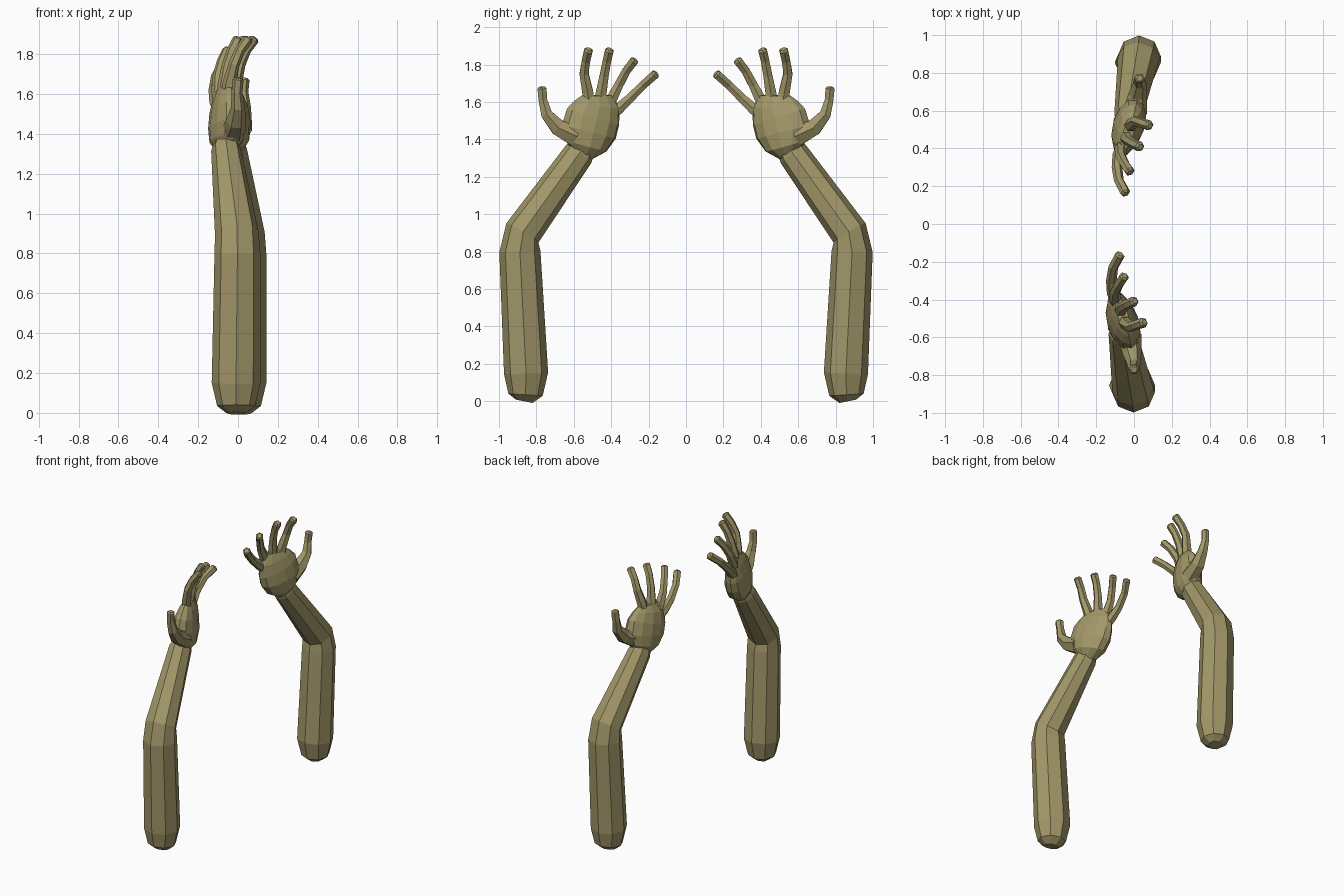
import bpy, bmesh, math
from mathutils import Vector, Matrix

if "Cube" in bpy.data.objects:
    bpy.data.objects.remove(bpy.data.objects["Cube"])

skin = bpy.data.materials.new("olive_skin")
skin.diffuse_color = (0.36, 0.31, 0.14, 1)
skin.use_nodes = True
skin.node_tree.nodes["Principled BSDF"].inputs["Base Color"].default_value = skin.diffuse_color


def loft(name, rows, sides, side, twist=0.0, start=0.0):
    """Closed tube through rows of (x, y, z, half width, half thickness)."""
    bm = bmesh.new()
    pts = [Vector(r[:3]) for r in rows]
    rings = []
    for i, r in enumerate(rows):
        t = (pts[min(i + 1, len(pts) - 1)] - pts[max(i - 1, 0)]).normalized()
        w = Vector((1, 0, 0)).cross(t).normalized()
        w = Matrix.Rotation(twist, 3, t) @ w
        d = t.cross(w)
        ring = []
        for k in range(sides):
            a = start + 2 * math.pi * k / sides
            p = pts[i] + w * (r[3] * math.cos(a)) + d * (r[4] * math.sin(a))
            # the front arm is a mirrored copy, set slightly to the left
            if side < 0:
                p = Vector((p.x - 0.03, -p.y, p.z))
            ring.append(bm.verts.new(p))
        rings.append(ring)
    for lo, hi in zip(rings, rings[1:]):
        for k in range(sides):
            n = (k + 1) % sides
            bm.faces.new((lo[k], lo[n], hi[n], hi[k]))
    bm.faces.new(rings[0])
    bm.faces.new(rings[-1])
    bmesh.ops.recalc_face_normals(bm, faces=bm.faces)
    me = bpy.data.meshes.new(name)
    bm.to_mesh(me)
    bm.free()
    me.materials.append(skin)
    ob = bpy.data.objects.new(name, me)
    bpy.context.collection.objects.link(ob)


def digit(name, path, radii, side):
    """Finger along a path, closed by a small rounded tip."""
    rows = [(*p, r, r) for p, r in zip(path, radii)]
    last, prev = Vector(path[-1]), Vector(path[-2])
    tip = last + (last - prev).normalized() * 0.01
    rows.append((*tip, radii[-1] * 0.6, radii[-1] * 0.6))
    loft(name, rows, 6, side, start=math.pi / 6)


ARM = [
    (0.02, 0.865, 0.00, 0.045, 0.05),
    (0.02, 0.858, 0.035, 0.092, 0.095),
    (0.02, 0.855, 0.15, 0.118, 0.122),
    (0.027, 0.888, 0.80, 0.11, 0.115),
    (0.024, 0.875, 0.90, 0.10, 0.11),
    (-0.03, 0.575, 1.32, 0.083, 0.075),
    (-0.03, 0.55, 1.36, 0.07, 0.06),
]
PALM = [
    (-0.03, 0.555, 1.315, 0.06, 0.05),
    (-0.028, 0.535, 1.365, 0.118, 0.082),
    (-0.028, 0.52, 1.44, 0.155, 0.084),
    (-0.032, 0.497, 1.52, 0.153, 0.072),
    (-0.035, 0.475, 1.585, 0.128, 0.052),
    (-0.032, 0.475, 1.635, 0.088, 0.028),
]
FINGERS = {
    "index_finger": [(-0.025, 0.515, 1.57), (-0.015, 0.525, 1.65),
                     (0.01, 0.545, 1.75), (0.04, 0.535, 1.82), (0.08, 0.522, 1.875)],
    "middle_finger": [(-0.04, 0.46, 1.56), (-0.04, 0.455, 1.64),
                      (-0.025, 0.438, 1.74), (0.0, 0.423, 1.82), (0.03, 0.41, 1.875)],
    "ring_finger": [(-0.055, 0.43, 1.55), (-0.07, 0.40, 1.61),
                    (-0.07, 0.36, 1.69), (-0.05, 0.32, 1.765), (-0.022, 0.278, 1.82)],
    "little_finger": [(-0.06, 0.42, 1.51), (-0.08, 0.365, 1.56),
                      (-0.09, 0.30, 1.62), (-0.08, 0.23, 1.69), (-0.045, 0.165, 1.748)],
}
THUMB = [(0.005, 0.59, 1.42), (0.02, 0.685, 1.465), (0.03, 0.745, 1.535),
         (0.025, 0.765, 1.61), (0.03, 0.77, 1.672)]

for side, label in ((1, "back"), (-1, "front")):
    loft(label + "_arm", ARM, 8, side)
    loft(label + "_palm", PALM, 12, side, twist=-math.radians(17))
    for name, path in FINGERS.items():
        digit(f"{label}_{name}", path, (0.034, 0.034, 0.028, 0.026, 0.027), side)
    digit(label + "_thumb", THUMB, (0.065, 0.05, 0.035, 0.027, 0.028), side)
